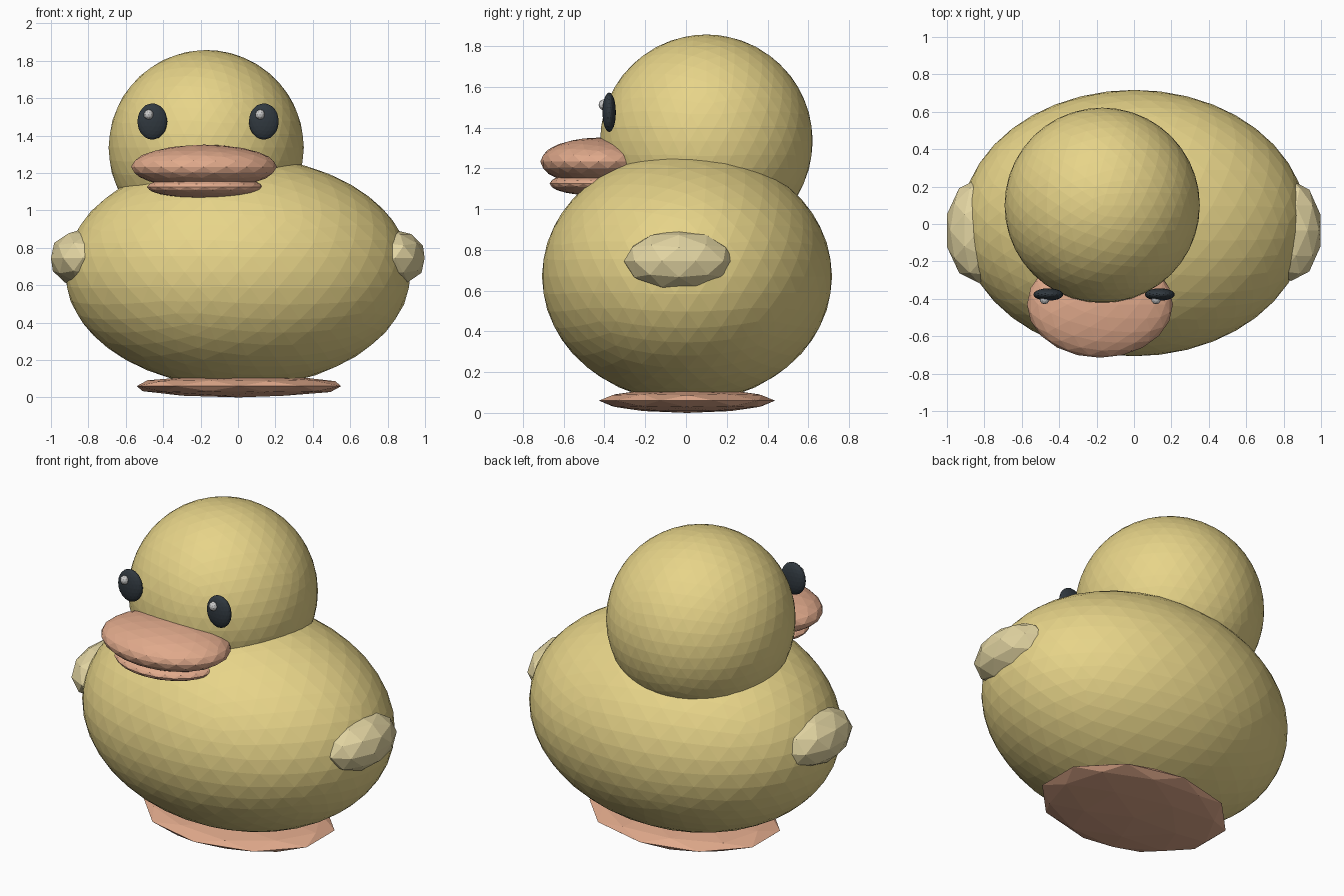
import bpy

if "Cube" in bpy.data.objects:
    bpy.data.objects.remove(bpy.data.objects["Cube"])


def material(name, rgb):
    m = bpy.data.materials.new(name)
    m.diffuse_color = (*rgb, 1)
    m.use_nodes = True
    m.node_tree.nodes["Principled BSDF"].inputs["Base Color"].default_value = m.diffuse_color
    return m


YELLOW = material("yellow", (0.80, 0.66, 0.25))
PALE = material("pale_yellow", (0.76, 0.66, 0.36))
ORANGE = material("orange", (0.75, 0.40, 0.26))
DARK = material("dark", (0.03, 0.04, 0.05))
WHITE = material("white", (0.9, 0.9, 0.9))


def ball(name, centre, radii, detail, mat):
    """Flat-shaded icosphere stretched to an ellipsoid."""
    bpy.ops.mesh.primitive_ico_sphere_add(subdivisions=detail, radius=1, location=centre)
    ob = bpy.context.object
    ob.name = name
    ob.scale = radii
    bpy.ops.object.transform_apply(location=False, rotation=False, scale=True)
    ob.data.materials.append(mat)
    return ob


HEAD_X = -0.17

# Body and head
ball("body", (0, 0.005, 0.67), (0.925, 0.712, 0.617), 4, YELLOW)
ball("head", (HEAD_X, 0.10, 1.335), (0.522, 0.522, 0.522), 4, YELLOW)

# Flat foot pad
ball("foot_base", (0.005, 0.005, 0.06), (0.575, 0.432, 0.06), 2, ORANGE)

# Beak
ball("upper_beak", (-0.182, -0.43, 1.233), (0.39, 0.285, 0.118), 3, ORANGE)
ball("lower_beak", (-0.178, -0.43, 1.125), (0.31, 0.24, 0.06), 3, ORANGE)

# Wings
ball("left_wing", (-0.83, -0.035, 0.745), (0.179, 0.28, 0.155), 2, PALE)
ball("right_wing", (0.84, -0.035, 0.745), (0.166, 0.27, 0.15), 2, PALE)

# Eyes with highlights
for side, sx in (("left", -1), ("right", 1)):
    x = -0.16 + sx * 0.298
    ball(f"{side}_eye", (x, -0.377, 1.475), (0.08, 0.033, 0.097), 3, DARK)
    ball(f"{side}_eye_highlight", (x - 0.02, -0.403, 1.512), (0.026, 0.026, 0.027), 2, WHITE)
